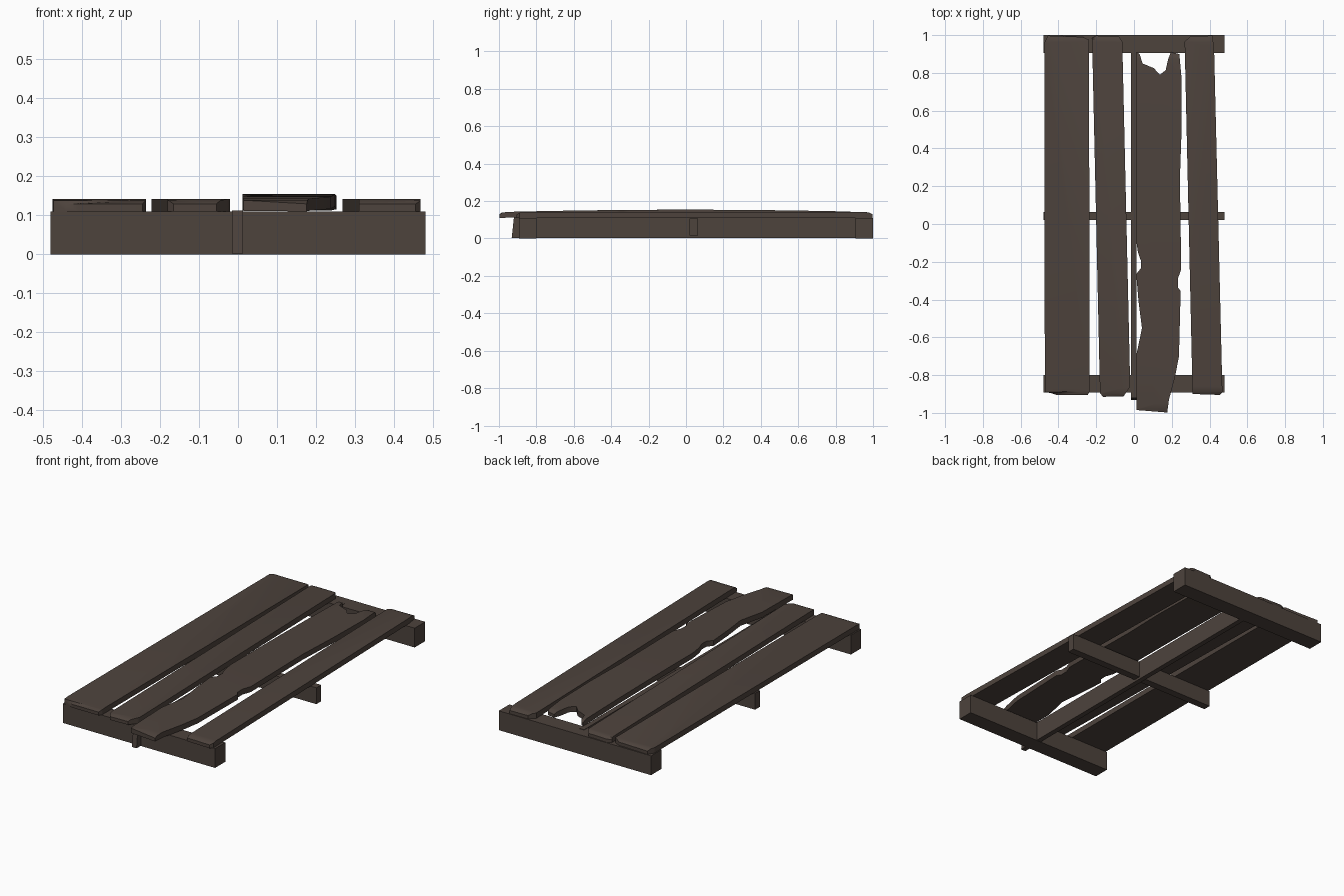
import bpy, bmesh, math
from mathutils import Vector

if "Cube" in bpy.data.objects:
    bpy.data.objects.remove(bpy.data.objects["Cube"])

# One weathered wood colour
wood = bpy.data.materials.new("dark weathered wood")
wood.diffuse_color = (0.075, 0.056, 0.046, 1)
wood.use_nodes = True
wood.node_tree.nodes["Principled BSDF"].inputs["Base Color"].default_value = wood.diffuse_color


def finish(bm, name, smooth=False):
    bmesh.ops.recalc_face_normals(bm, faces=bm.faces)
    mesh = bpy.data.meshes.new(name)
    bm.to_mesh(mesh)
    bm.free()
    mesh.materials.append(wood)
    ob = bpy.data.objects.new(name, mesh)
    bpy.context.collection.objects.link(ob)
    if smooth:
        bpy.ops.object.select_all(action='DESELECT')
        ob.select_set(True)
        bpy.context.view_layer.objects.active = ob
        bpy.ops.object.shade_smooth_by_angle(angle=math.radians(42))
    return ob


def beam(name, x0, x1, y0, y1, z0, z1, slant=0.0):
    """Box between two corners; slant pulls in the top of the front end."""
    bm = bmesh.new()
    bmesh.ops.create_cube(bm, size=1)
    for v in bm.verts:
        top, back = v.co.z > 0, v.co.y > 0
        v.co = (x1 if v.co.x > 0 else x0,
                y1 if back else y0 + (slant if top else 0),
                z1 if top else z0)
    return finish(bm, name)


def plank(name, outline, bow=0.0, z0=0.11, thick=0.031):
    """Board cut to an outline, with worn-down ends and an optional upward bow."""
    bm = bmesh.new()
    face = bm.faces.new([bm.verts.new((x, y, 0)) for x, y in outline])
    bmesh.ops.triangulate(bm, faces=[face])
    ext = bmesh.ops.extrude_face_region(bm, geom=bm.faces[:])
    for v in ext["geom"]:
        if isinstance(v, bmesh.types.BMVert):
            v.co.z = thick
    ya = min(p[1] for p in outline)
    yb = max(p[1] for p in outline)
    cuts = [ya + 0.017, ya + 0.045, yb - 0.017, yb - 0.035]
    if bow:
        cuts += [-0.8, -0.6, -0.38, -0.12, 0.12, 0.38, 0.6, 0.78]
    for y in cuts:
        bmesh.ops.bisect_plane(bm, geom=bm.verts[:] + bm.edges[:] + bm.faces[:],
                               plane_co=Vector((0, y, 0)), plane_no=Vector((0, 1, 0)))
    for v in bm.verts:
        y = v.co.y
        if v.co.z > thick / 2:
            d = min(y - ya, yb - y)
            if d < 0.012:
                v.co.z -= 0.012
            elif d < 0.025:
                v.co.z -= 0.003
        v.co.z += z0 + bow * max(0, 1 - y * y)
    return finish(bm, name, True)


# Frame: cross beams and the centre rail
beam("back_cross_beam", -0.48, 0.48, 0.905, 1.0, 0, 0.11)
beam("front_cross_beam", -0.48, 0.48, -0.892, -0.80, 0, 0.11)
beam("middle_cross_beam", -0.48, 0.48, 0.02, 0.063, 0.015, 0.108)
beam("centre_rail", -0.016, 0.013, -0.932, 0.94, 0.002, 0.112, 0.012)

# Whole planks, with chipped corners and uneven ends
plank("left_plank", [(-0.475, 0.96), (-0.455, 0.997), (-0.27, 0.99), (-0.238, 0.975),
                     (-0.235, -0.885), (-0.245, -0.905), (-0.41, -0.905),
                     (-0.44, -0.895), (-0.472, -0.89)])
plank("inner_left_plank", [(-0.222, 0.985), (-0.2, 0.997), (-0.08, 0.992), (-0.062, 0.965),
                           (-0.02, -0.86), (-0.055, -0.912), (-0.165, -0.915),
                           (-0.18, -0.895)])
plank("right_plank", [(0.268, 0.965), (0.30, 0.995), (0.415, 0.997), (0.424, 0.93),
                      (0.468, -0.89), (0.455, -0.905), (0.31, -0.90)])

# Broken plank, with a forked back end and bites along both edges
plank("broken_plank", [
    (0.012, 0.91), (0.03, 0.90), (0.045, 0.85), (0.105, 0.825), (0.137, 0.79),
    (0.168, 0.815), (0.18, 0.87), (0.195, 0.91), (0.24, 0.90), (0.252, 0.77),
    (0.252, 0.50), (0.243, 0.24), (0.25, -0.24), (0.232, -0.29), (0.232, -0.335),
    (0.247, -0.355), (0.238, -0.70), (0.217, -0.81), (0.185, -0.93), (0.176, -0.998),
    (0.014, -0.985), (0.011, -0.70), (0.03, -0.61), (0.042, -0.55), (0.024, -0.41),
    (0.012, -0.265), (0.036, -0.235), (0.037, -0.195), (0.021, -0.15), (0.011, -0.08)],
    bow=0.013)
